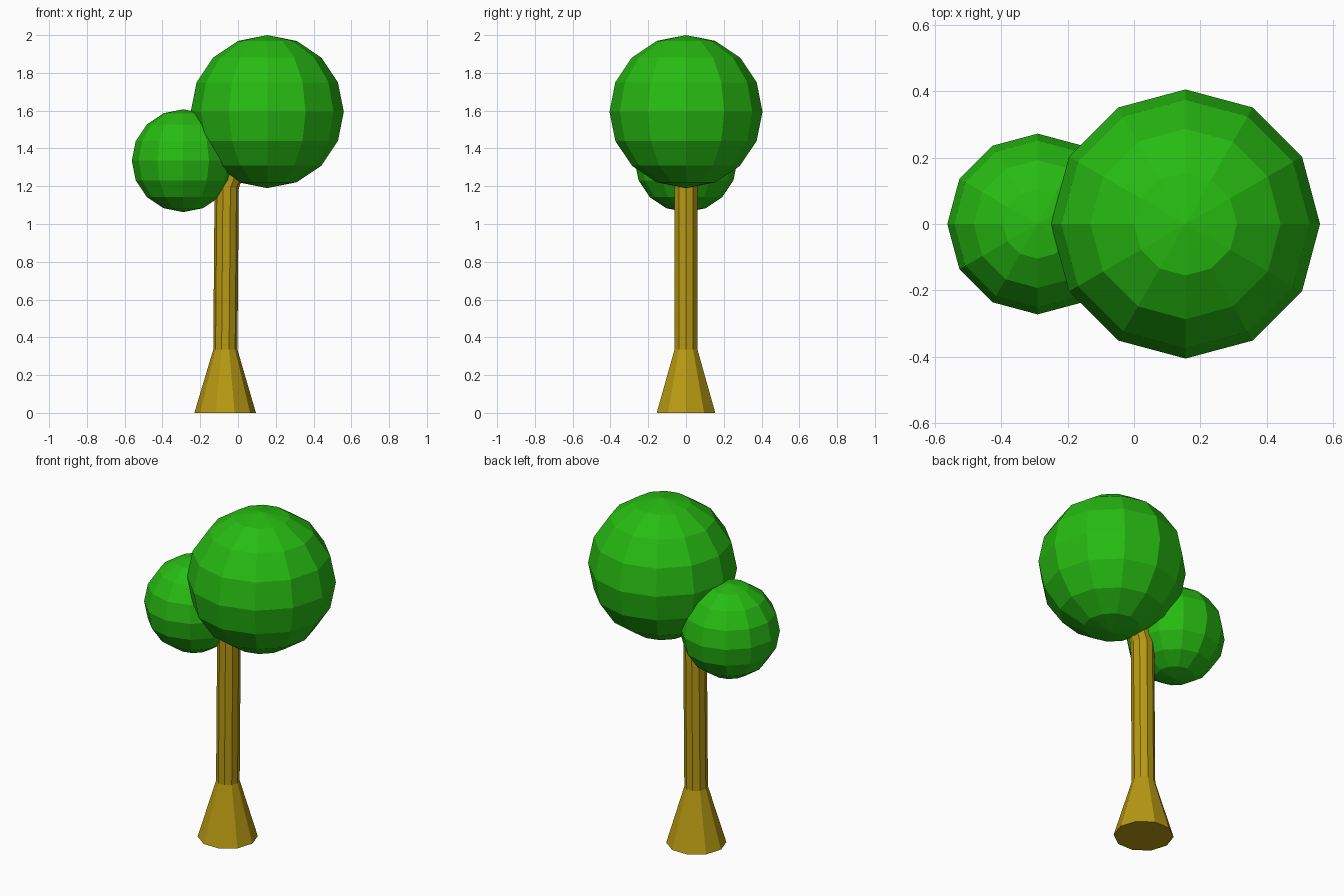
import bpy
import bmesh
from math import cos, sin, tau

old = bpy.data.objects.get("Cube")
if old:
    bpy.data.objects.remove(old, do_unlink=True)


def make_material(name, rgb):
    mat = bpy.data.materials.new(name)
    mat.use_nodes = True
    colour = (*rgb, 1.0)
    mat.diffuse_color = colour
    mat.node_tree.nodes["Principled BSDF"].inputs["Base Color"].default_value = colour
    return mat


leaf_green = make_material("leaf green", (0.02, 0.50, 0.006))
bark_brown = make_material("bark brown", (0.48, 0.32, 0.006))


def finish(bm, name, mat):
    bmesh.ops.recalc_face_normals(bm, faces=bm.faces)
    mesh = bpy.data.meshes.new(name)
    bm.to_mesh(mesh)
    bm.free()
    mesh.materials.append(mat)
    obj = bpy.data.objects.new(name, mesh)
    bpy.context.collection.objects.link(obj)
    return obj


def foliage(name, centre, radius):
    bm = bmesh.new()
    bmesh.ops.create_uvsphere(bm, u_segments=12, v_segments=8, radius=radius)
    finish(bm, name, leaf_green).location = centre


def stem(name, rings, sides=10):
    """Skin a stack of rings given as (x, z, radius) and cap both ends."""
    bm = bmesh.new()
    loops = [[bm.verts.new((x + r * cos(tau * i / sides), r * sin(tau * i / sides), z))
              for i in range(sides)] for x, z, r in rings]
    for low, high in zip(loops, loops[1:]):
        for i in range(sides):
            j = (i + 1) % sides
            bm.faces.new((low[i], low[j], high[j], high[i]))
    bm.faces.new(loops[0])
    bm.faces.new(loops[-1])
    finish(bm, name, bark_brown)


# Flared foot, then a slim trunk that bends into the large crown
stem("trunk", [(-0.068, 0, 0.163), (-0.067, 0.335, 0.064),
               (-0.06, 1.19, 0.064), (0.04, 1.45, 0.06)])

# Two rounded leaf masses
foliage("large_crown", (0.155, 0, 1.595), 0.405)
foliage("small_crown", (-0.29, 0, 1.335), 0.272)
